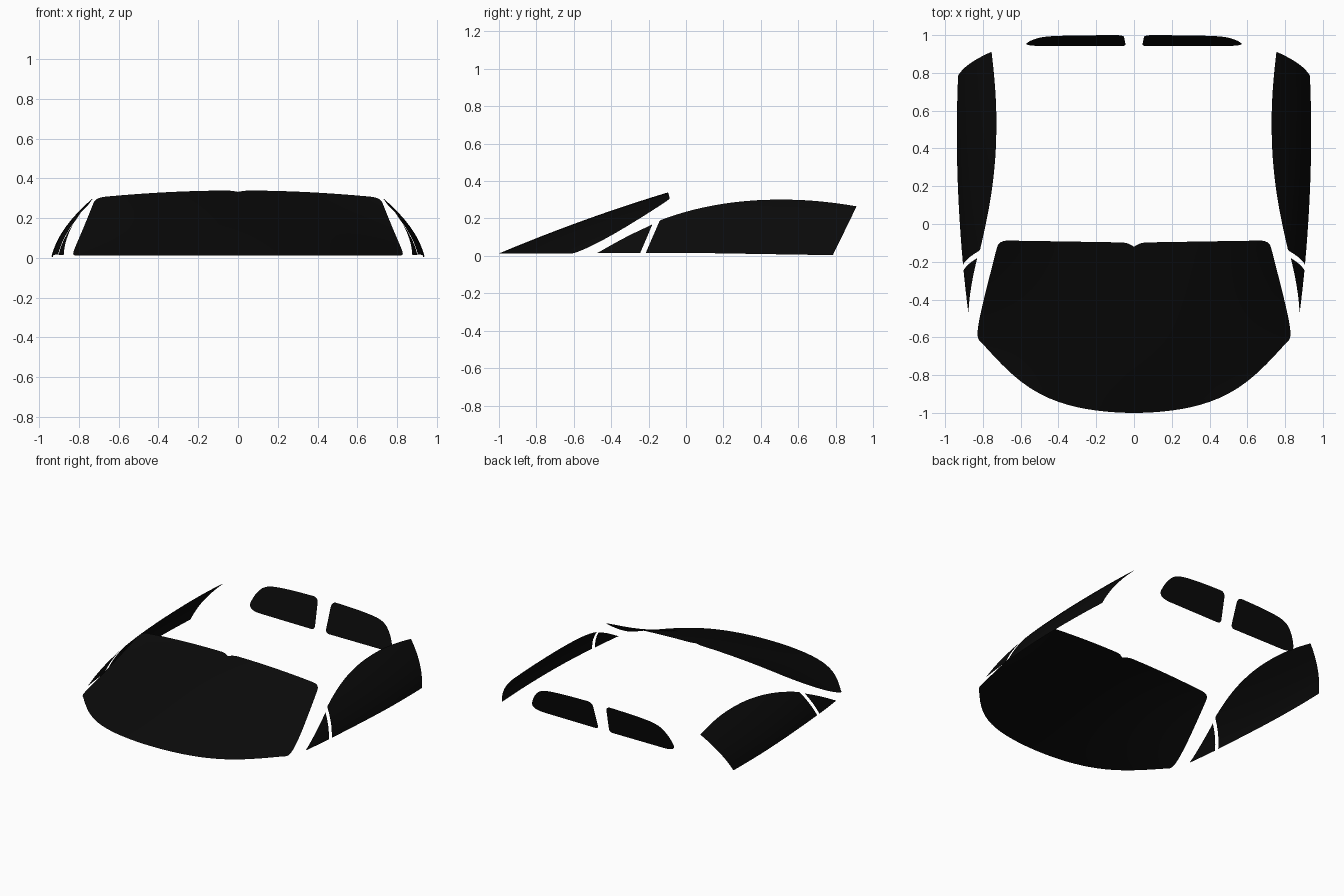
import bpy, bmesh, math
from mathutils import Vector

if "Cube" in bpy.data.objects:
    bpy.data.objects.remove(bpy.data.objects["Cube"])

glass = bpy.data.materials.new("black_glass")
glass.diffuse_color = (0.003, 0.003, 0.003, 1)
glass.use_nodes = True
glass.node_tree.nodes["Principled BSDF"].inputs["Base Color"].default_value = glass.diffuse_color


def rounded(points, steps=6):
    """Outline points (u, v, r): corners with r > 0 are filleted."""
    out, n = [], len(points)
    for i, (u, v, r) in enumerate(points):
        p = Vector((u, v))
        if r == 0:
            out.append(p)
            continue
        a = Vector(points[i - 1][:2]) - p
        b = Vector(points[(i + 1) % n][:2]) - p
        a = p + a.normalized() * min(r, a.length * 0.49)
        b = p + b.normalized() * min(r, b.length * 0.49)
        for k in range(steps + 1):
            t = k / steps
            out.append(a * (1 - t) ** 2 + p * 2 * t * (1 - t) + b * t * t)
    return out


def pane(name, points, surface, outward, step=0.04):
    """Cut a flat outline into a grid, bend it onto a surface, mirror it."""
    bm = bmesh.new()
    outline = rounded(points)
    bm.faces.new([bm.verts.new((p.x, p.y, 0)) for p in outline])
    for axis in (0, 1):
        normal = Vector((1, 0, 0)) if axis == 0 else Vector((0, 1, 0))
        lo = min(p[axis] for p in outline)
        hi = max(p[axis] for p in outline)
        count = max(2, math.ceil((hi - lo) / step))
        for k in range(1, count):
            bmesh.ops.bisect_plane(bm, geom=bm.verts[:] + bm.edges[:] + bm.faces[:],
                                   plane_co=normal * (lo + (hi - lo) * k / count),
                                   plane_no=normal, dist=1e-6)
    bmesh.ops.triangulate(bm, faces=bm.faces[:])
    for v in bm.verts:
        v.co = surface(v.co.x, v.co.y)
    bm.normal_update()
    total = sum((f.normal * f.calc_area() for f in bm.faces), Vector())
    if total.dot(Vector(outward)) < 0:
        bmesh.ops.reverse_faces(bm, faces=bm.faces[:])
    for f in bm.faces:
        f.smooth = True
    mesh = bpy.data.meshes.new(name)
    bm.to_mesh(mesh)
    bm.free()
    mesh.materials.append(glass)
    ob = bpy.data.objects.new(name, mesh)
    bpy.context.collection.objects.link(ob)
    mirror = ob.modifiers.new("mirror", 'MIRROR')
    mirror.use_axis = (True, False, False)
    mirror.merge_threshold = 0.0005
    return ob


# Windshield: sloped sheet that curves down toward its sides
def windshield_z(x, y):
    u = y + 1
    k = 0.55 if y < -0.57 else 0.65
    drop = 0.228 - k * (y + 0.57) ** 2
    return 0.013 + 0.42 * u - 0.065 * u * u - drop * x * x


def bottom_y(x):
    lo, hi = -1.05, -0.5
    for _ in range(40):
        mid = (lo + hi) / 2
        if windshield_z(x, mid) < 0.013:
            lo = mid
        else:
            hi = mid
    return hi


front = [(i * 0.05, bottom_y(i * 0.05), 0) for i in range(17)]
front += [(0.828, bottom_y(0.825), 0.05), (0.829, -0.56, 0.05), (0.808, -0.45, 0.1),
          (0.735, -0.16, 0.05), (0.715, -0.087, 0.05), (0.4, -0.092, 0.1),
          (0.04, -0.098, 0.03), (0, -0.12, 0)]
pane("windshield", front, lambda x, y: Vector((x, y, windshield_z(x, y))), (0, -1, 1))


# Side glass: bows outward and leans in toward the roof
def side(y, z):
    x = 0.94 - 0.07 * (y - 0.45) ** 2 - 0.226 * z - 1.58 * z * z
    return Vector((x, y, z))


door = [(-0.215, 0.016, 0), (-0.14, 0.19, 0.01), (-0.05, 0.222, 1), (0.07, 0.255, 1),
        (0.2, 0.28, 1), (0.35, 0.297, 1), (0.5, 0.302, 1), (0.65, 0.298, 1),
        (0.8, 0.283, 1), (0.912, 0.265, 0), (0.85, 0.137, 0), (0.785, 0.004, 0),
        (0.4, 0.01, 1), (0.05, 0.016, 1)]
pane("door_window", door, side, (1, 0, 0))

quarter = [(-0.475, 0.015, 0), (-0.325, 0.1, 1), (-0.18, 0.168, 0), (-0.245, 0.015, 0)]
pane("quarter_window", quarter, side, (1, 0, 0))

# Split rear window: two flat leaning panes
rear = [(0.043, 0.105, 0.03), (0.055, 0.317, 0.04), (0.3, 0.312, 0.1), (0.475, 0.295, 0.1),
        (0.545, 0.22, 0.1), (0.578, 0.135, 0.03), (0.53, 0.107, 0.05)]
pane("rear_window", rear, lambda x, z: Vector((x, 0.942 + (z - 0.105) * 0.274, z)), (0, 1, 0))
